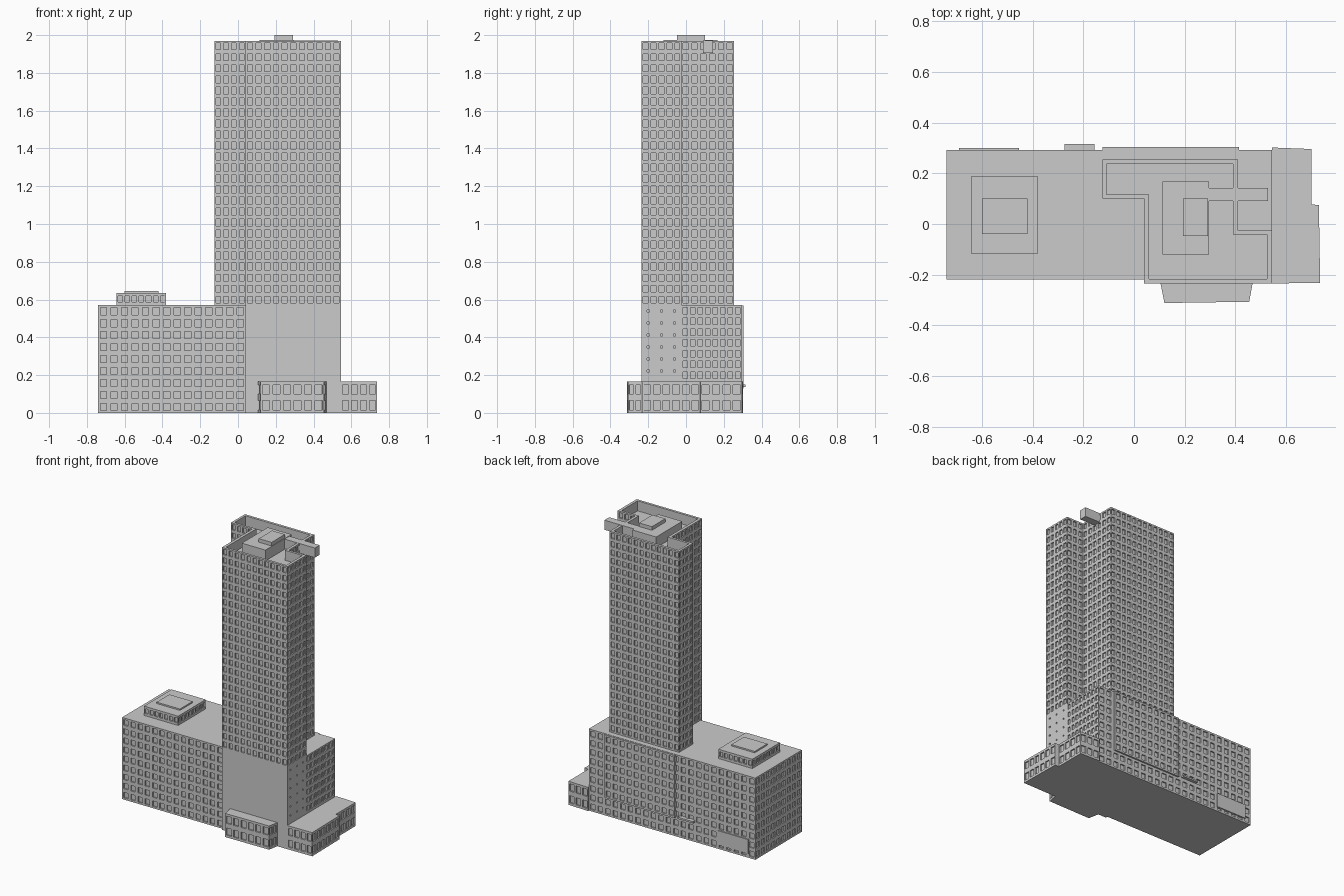
import bpy, bmesh
from mathutils import Vector

if "Cube" in bpy.data.objects:
    bpy.data.objects.remove(bpy.data.objects["Cube"])

DEPTH = 0.009   # window recess


def finish(bm, name):
    bmesh.ops.remove_doubles(bm, verts=bm.verts, dist=1e-5)
    me = bpy.data.meshes.new(name)
    bm.to_mesh(me)
    bm.free()
    ob = bpy.data.objects.new(name, me)
    bpy.context.collection.objects.link(ob)
    return ob


def face(bm, pts):
    return bm.faces.new([bm.verts.new(p) for p in pts])


def wall(bm, a, b, z0, z1, spec):
    """One wall from a to b; spec = (columns, rows, side margin, top/bottom margin) or None."""
    d = Vector((b[0] - a[0], b[1] - a[1], 0))
    o = Vector((a[0], a[1], 0))
    inward = Vector((-d.y, d.x, 0)).normalized() * DEPTH
    up = Vector((0, 0, 1))

    def quad(u0, u1, v0, v1, push=0):
        return [o + d * u + up * v + inward * push
                for u, v in ((u0, v0), (u1, v0), (u1, v1), (u0, v1))]

    if not spec:
        face(bm, quad(0, 1, z0, z1))
        return
    cols, rows, mx, mz = spec
    du, dv = 1 / cols, (z1 - z0) / rows
    for i in range(cols):
        for j in range(rows):
            u, v = i * du, z0 + j * dv
            outer = quad(u, u + du, v, v + dv)
            win = (u + du * mx, u + du * (1 - mx), v + dv * mz, v + dv * (1 - mz))
            rim, pane = quad(*win), quad(*win, 1)
            for k in range(4):
                n = (k + 1) % 4
                face(bm, [outer[k], outer[n], rim[n], rim[k]])
                face(bm, [rim[k], rim[n], pane[n], pane[k]])
            face(bm, pane)


def prism(name, poly, z0, z1, specs=None, inner=None, roof_z=None):
    """Counter-clockwise footprint raised to a block; inner gives a sunken roof behind a parapet."""
    bm = bmesh.new()
    n = len(poly)
    for i in range(n):
        wall(bm, poly[i], poly[(i + 1) % n], z0, z1, specs[i] if specs else None)
    face(bm, [(x, y, z0) for x, y in reversed(poly)])
    if inner:
        for i in range(n):
            k = (i + 1) % n
            (ax, ay), (bx, by) = inner[i], inner[k]
            face(bm, [(*poly[i], z1), (*poly[k], z1), (bx, by, z1), (ax, ay, z1)])
            face(bm, [(ax, ay, z1), (bx, by, z1), (bx, by, roof_z), (ax, ay, roof_z)])
        face(bm, [(x, y, roof_z) for x, y in inner])
    else:
        face(bm, [(x, y, z1) for x, y in poly])
    return finish(bm, name)


def box(name, x0, x1, y0, y1, z0, z1, specs=None):
    return prism(name, [(x0, y0), (x1, y0), (x1, y1), (x0, y1)], z0, z1, specs)


# Podium with windows on all sides, blank wall below the tower front
W = (0.2, 0.2)
prism("podium",
      [(-0.74, -0.22), (0.04, -0.22), (0.04, -0.235), (0.545, -0.235),
       (0.545, -0.025), (0.545, 0.293), (-0.74, 0.293)], 0, 0.57,
      [(14, 9, *W), None, None, (3, 9, 0.42, 0.42), (8, 10, *W), (22, 9, *W), (9, 9, *W)])

# Projecting bay, canopy and garage door on the back
box("back_bay", -0.125, 0.415, 0.28, 0.305, 0.13, 0.568,
    [None, None, (10, 7, *W), None])
box("back_canopy", -0.275, -0.155, 0.285, 0.315, 0.138, 0.15)
box("garage_door", -0.69, -0.455, 0.28, 0.30, 0.03, 0.13)

# Tower with stepped footprint and parapet
outer = [(0.04, -0.235), (0.545, -0.235), (0.545, -0.025), (0.41, -0.025),
         (0.41, 0.255), (-0.125, 0.255), (-0.125, 0.10), (0.04, 0.10)]
inner = [(0.06, -0.218), (0.526, -0.218), (0.526, -0.042), (0.391, -0.042),
         (0.391, 0.237), (-0.108, 0.237), (-0.108, 0.117), (0.06, 0.117)]
columns = [11, 5, 3, 6, 12, 4, 4, 7]
prism("tower", outer, 0.57, 1.97, [(c, 24, 0.2, 0.19) for c in columns], inner, 1.9)

# Tower roof plant
box("roof_plant", 0.113, 0.296, -0.12, 0.167, 1.9, 1.975)
box("roof_plant_cap", 0.193, 0.292, -0.047, 0.1, 1.975, 2.0)
box("roof_bridge", 0.296, 0.53, 0.09, 0.143, 1.905, 1.972)

# Podium penthouse
box("penthouse", -0.643, -0.38, -0.117, 0.187, 0.57, 0.635,
    [(c, 1, 0.18, 0.25) for c in (7, 8, 7, 8)])
box("penthouse_cap", -0.6, -0.42, -0.04, 0.1, 0.635, 0.645)

# Low side wing and front entrance
A = (0.16, 0.2)
prism("side_wing",
      [(0.545, -0.235), (0.735, -0.232), (0.73, 0.075), (0.70, 0.077),
       (0.70, 0.296), (0.545, 0.302)], 0, 0.165,
      [(4, 2, *A), (6, 2, *A), None, (4, 2, *A), (3, 2, *A), None])
prism("front_entrance",
      [(0.12, -0.312), (0.455, -0.307), (0.468, -0.235), (0.105, -0.235)], 0, 0.165,
      [(6, 2, *A), (2, 2, *A), None, (2, 2, *A)])
